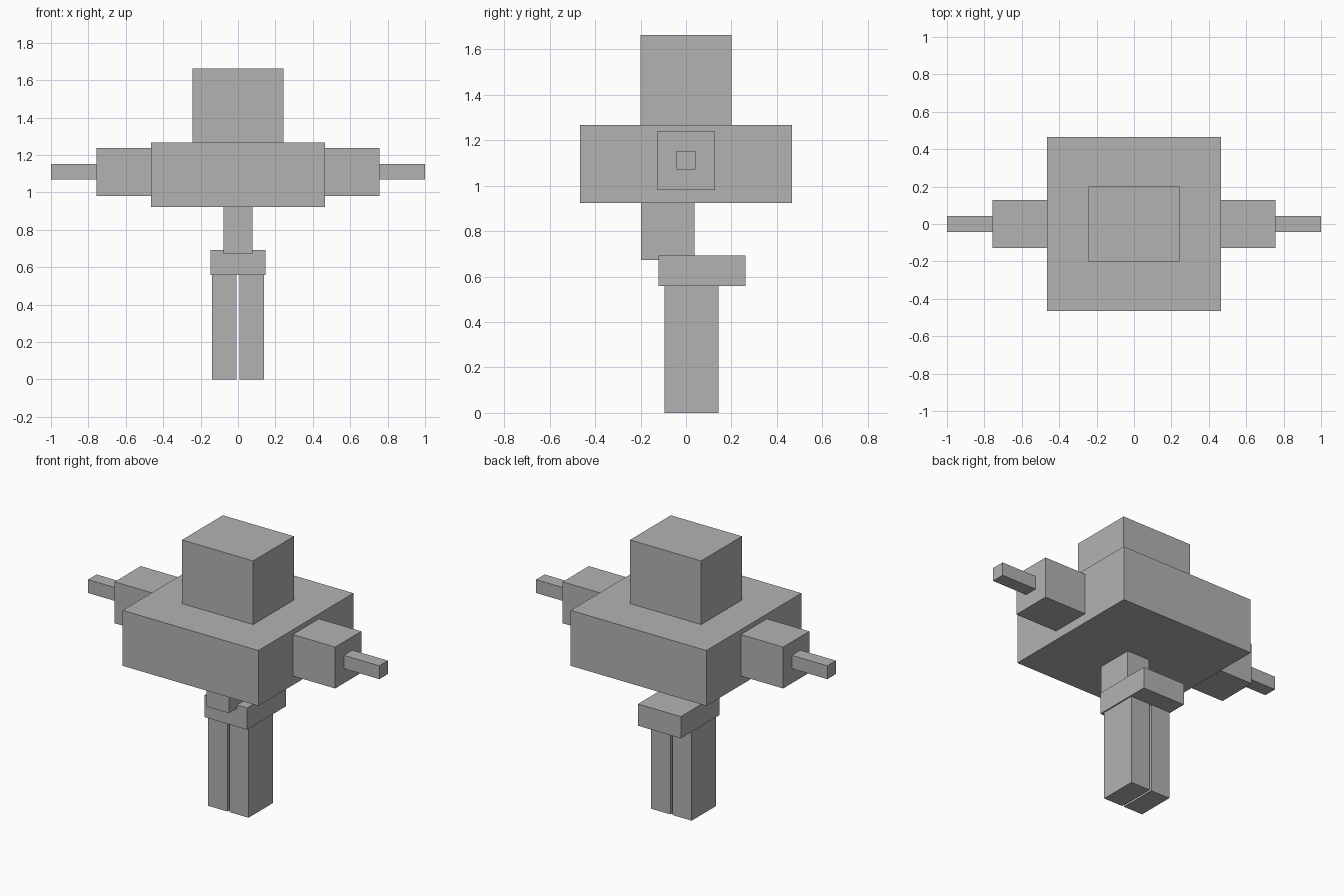
import bpy

if "Cube" in bpy.data.objects:
    bpy.data.objects.remove(bpy.data.objects["Cube"])

# One flat grey for the whole figure
grey = bpy.data.materials.new("plain_grey")
grey.diffuse_color = (0.45, 0.45, 0.45, 1)
grey.use_nodes = True
grey.node_tree.nodes["Principled BSDF"].inputs["Base Color"].default_value = grey.diffuse_color


def box(name, x, y, z):
    """Box spanning the given (min, max) ranges on each axis."""
    spans = (x, y, z)
    bpy.ops.mesh.primitive_cube_add(size=1, location=[(a + b) / 2 for a, b in spans])
    ob = bpy.context.object
    ob.name = name
    ob.scale = [b - a for a, b in spans]
    bpy.ops.object.transform_apply(location=False, rotation=False, scale=True)
    ob.data.materials.append(grey)
    return ob


def pair(name, x, y, z):
    """Matching boxes on the left and right sides."""
    box("right_" + name, x, y, z)
    box("left_" + name, (-x[1], -x[0]), y, z)


# Head, torso, waist and hips
box("head", (-0.244, 0.244), (-0.2, 0.2), (1.267, 1.662))
box("torso", (-0.466, 0.466), (-0.466, 0.466), (0.923, 1.267))
box("waist", (-0.078, 0.077), (-0.198, 0.037), (0.672, 0.923))
box("hips", (-0.147, 0.147), (-0.12, 0.261), (0.558, 0.693))

# Arms and legs
pair("upper_arm", (0.466, 0.757), (-0.128, 0.128), (0.98, 1.237))
pair("forearm", (0.757, 1.0), (-0.042, 0.042), (1.07, 1.153))
pair("leg", (0.007, 0.139), (-0.095, 0.143), (0.0, 0.558))
